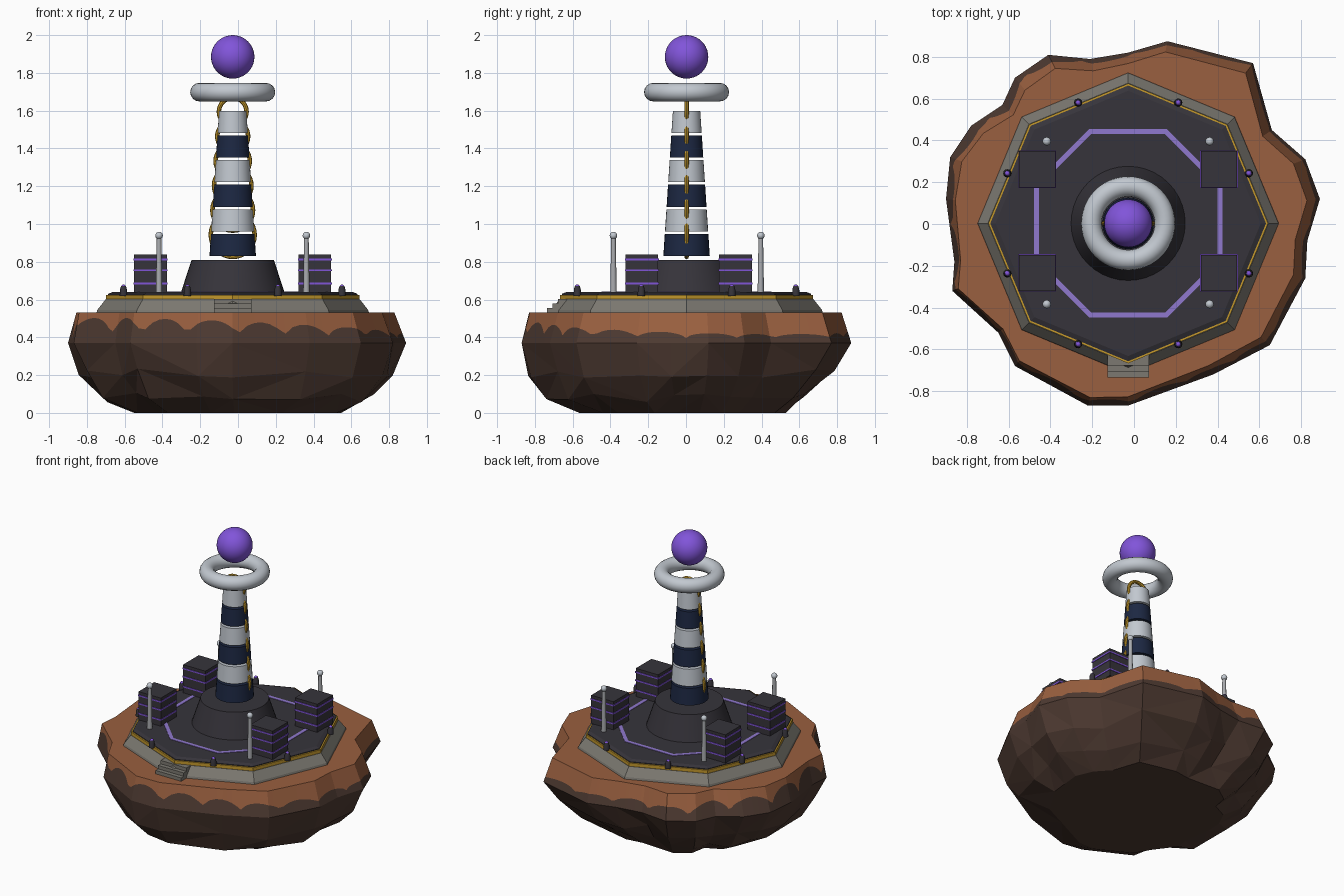
import bpy, bmesh, math, random
from math import sin, cos, pi
from mathutils import Vector

random.seed(4)
cube = bpy.data.objects.get("Cube")
if cube:
    bpy.data.objects.remove(cube)

CX, CY = -0.028, 0.003  # axis of the station


def material(name, r, g, b):
    m = bpy.data.materials.new(name)
    m.use_nodes = True
    m.diffuse_color = (r, g, b, 1)
    bsdf = next(n for n in m.node_tree.nodes if n.type == 'BSDF_PRINCIPLED')
    bsdf.inputs["Base Color"].default_value = (r, g, b, 1)
    bsdf.inputs["Roughness"].default_value = 0.7
    return m


rust = material("rust soil", 0.32, 0.115, 0.05)
brown = material("dark brown rock", 0.075, 0.042, 0.031)
stone = material("grey stone", 0.2, 0.19, 0.165)
gold = material("gold", 0.54, 0.31, 0.025)
charcoal = material("charcoal", 0.037, 0.034, 0.043)
navy = material("navy", 0.012, 0.021, 0.056)
white = material("pale grey", 0.54, 0.58, 0.63)
violet = material("violet", 0.22, 0.09, 0.7)
lilac = material("lilac", 0.28, 0.19, 0.62)
steel = material("steel", 0.4, 0.41, 0.43)


def finish(name, bm, mats, smooth=False, loc=(0, 0, 0)):
    bmesh.ops.recalc_face_normals(bm, faces=bm.faces)
    me = bpy.data.meshes.new(name)
    bm.to_mesh(me)
    bm.free()
    for m in mats:
        me.materials.append(m)
    ob = bpy.data.objects.new(name, me)
    ob.location = loc
    bpy.context.collection.objects.link(ob)
    if smooth:
        bpy.ops.object.select_all(action='DESELECT')
        ob.select_set(True)
        bpy.context.view_layer.objects.active = ob
        bpy.ops.object.shade_smooth_by_angle(angle=math.radians(35))
    return ob


def skin(bm, rows, closed_rows=False):
    """Join rings of points with faces; returns vertices and faces row by row."""
    vs = [[bm.verts.new(p) for p in row] for row in rows]
    pairs = list(zip(vs, vs[1:])) + ([(vs[-1], vs[0])] if closed_rows else [])
    n = len(vs[0])
    faces = [[bm.faces.new((a[i], a[(i + 1) % n], b[(i + 1) % n], b[i]))
              for i in range(n)] for a, b in pairs]
    return vs, faces


def lathe(name, profile, mat, x=CX, y=CY, sides=32, smooth=True):
    """Capped solid of revolution from (radius, height) pairs."""
    bm = bmesh.new()
    rows = [[(r * cos(2 * pi * i / sides), r * sin(2 * pi * i / sides), z)
             for i in range(sides)] for r, z in profile]
    vs, _ = skin(bm, rows)
    bm.faces.new(vs[0])
    bm.faces.new(vs[-1])
    return finish(name, bm, [mat], smooth, (x, y, 0))


def torus(name, major, minor, z, mat, upright=False, nu=48, nv=16):
    bm = bmesh.new()
    rows = []
    for i in range(nu):
        a = 2 * pi * i / nu
        row = []
        for j in range(nv):
            b = 2 * pi * j / nv
            r, h = major + minor * cos(b), minor * sin(b)
            row.append((r * cos(a), h, r * sin(a)) if upright else (r * cos(a), r * sin(a), h))
        rows.append(row)
    skin(bm, rows, True)
    return finish(name, bm, [mat], True, (CX, CY, z))


def box(name, size, loc, mat):
    bm = bmesh.new()
    bmesh.ops.create_cube(bm, size=1)
    bmesh.ops.scale(bm, vec=size, verts=bm.verts)
    return finish(name, bm, [mat], False, loc)


def ball(name, r, loc, mat, seg=32):
    bm = bmesh.new()
    bmesh.ops.create_uvsphere(bm, u_segments=seg, v_segments=seg // 2, radius=r)
    return finish(name, bm, [mat], True, loc)


# Floating rock: irregular outline, faceted underside that is fuller at the front
outline = [Vector(p) for p in (
    (.89, .12), (.82, .31), (.66, .45), (.57, .77), (.16, .875), (-.03, .82), (-.21, .79),
    (-.41, .81), (-.57, .7), (-.63, .57), (-.78, .47), (-.88, .32), (-.9, .12), (-.86, -.18),
    (-.87, -.32), (-.65, -.52), (-.57, -.68), (-.22, -.87), (-.03, -.87), (.38, -.72),
    (.65, -.58), (.82, -.26), (.83, -.08))]
WAIST, TOP = 0.37, 0.531
rows = []
for z, s, lean, wobble in ((0, .63, 0, .03), (.08, .8, .06, .025),
                           (.21, .92, .045, .025), (WAIST, 1, 0, 0)):
    row = []
    for p in outline:
        k = s - lean * p.normalized().y + random.uniform(-wobble, wobble)
        row.append((p.x * k, p.y * k, z + (random.uniform(-wobble, wobble) if z else 0)))
    rows.append(row)
bm = bmesh.new()
vs, faces = skin(bm, rows)
bm.faces.new(vs[0])
for f in [f for band in faces for f in band]:
    a, b, c, d = f.verts
    bm.faces.remove(f)
    if random.random() < 0.5:
        a, b, c, d = b, c, d, a
    bm.faces.new((a, b, c))
    bm.faces.new((a, c, d))
finish("rock_underside", bm, [brown])

# Upper rim: soil with a scalloped edge hanging over the rock
STEPS = 10
BACK_LEFT_CORNER = Vector((-.7, .7))  # the rim is worn back most here
crown = []
for p in outline:
    n = p.normalized()
    worn = max(0, n.dot(BACK_LEFT_CORNER)) ** 4
    crown.append(p * (.95 - .02 * n.x - .05 * worn))
low, mid, high = [], [], []
for i in range(len(outline)):
    j = (i + 1) % len(outline)
    for s in range(STEPS):
        p = outline[i].lerp(outline[j], s / STEPS)
        q = crown[i].lerp(crown[j], s / STEPS)
        a = math.atan2(p.y, p.x)
        depth = 0.065 - 0.035 * cos(a) - 0.025 * sin(a)
        z = 0.395 + depth * abs(sin(10 * a)) ** 0.5
        m = p.lerp(q, (z - WAIST) / (TOP - WAIST))
        low.append((p.x, p.y, WAIST))
        mid.append((m.x, m.y, z))
        high.append((q.x, q.y, TOP))
bm = bmesh.new()
vs, faces = skin(bm, [low, mid, high])
for f in faces[0]:
    f.material_index = 1
bm.faces.new(vs[-1])
finish("rock_rim", bm, [rust, brown])

# Octagonal platform
lathe("stone_base", [(.724, .52), (.717, .545), (.672, .602)], stone, sides=8, smooth=False)
lathe("gold_trim", [(.67, .6), (.67, .625)], gold, sides=8, smooth=False)
lathe("deck", [(.66, .61), (.66, .63), (.635, .64)], charcoal, sides=8, smooth=False)

# Front steps
for i in range(3):
    back, front = -.6, -.735 + .029 * i
    z = .555 + .024 * i
    box("front_step", (.2, back - front, z - .52), (CX, (back + front) / 2, (z + .52) / 2), stone)

# Glowing octagon line on the deck
bm = bmesh.new()
skin(bm, [[(r * cos(pi / 8 + i * pi / 4), r * sin(pi / 8 + i * pi / 4), z) for i in range(8)]
          for r, z in ((.462, .639), (.462, .643), (.488, .643), (.488, .639))], True)
finish("deck_line", bm, [lilac], False, (CX, CY, 0))

# Edge lamps
for i in range(8):
    a = pi / 8 + i * pi / 4
    x, y = CX + .626 * cos(a), CY + .626 * sin(a)
    lathe("edge_lamp_base", [(.02, .62), (.018, .655), (.013, .671)], charcoal, x, y, 12)
    ball("edge_lamp", .013, (x, y, .667), violet, 12)

# Crates with bands, and corner masts
for sx in (-1, 1):
    for sy in (-1, 1):
        x, y = CX + .435 * sx, .014 + .248 * sy
        box("crate", (.173, .173, .2), (x, y, .738), charcoal)
        for z in (.685, .755, .812):
            box("crate_band", (.18, .18, .01), (x, y, z), violet)
        mx, my = CX + .39 * sx, .006 + .39 * sy
        lathe("mast", [(.017, .635), (.012, .935)], steel, mx, my, 12)
        ball("mast_tip", .02, (mx, my, .939), white, 16)

# Tower: pedestal, banded segments, linking hoops
lathe("pedestal", [(.275, .635), (.218, .81)], charcoal, sides=40)
PITCH = .1305


def tower_radius(z):
    return .123 - .066 * (z - .83)


for i in range(6):
    z0 = .83 + PITCH * i
    z1 = z0 + .117
    lathe("tower_segment", [(tower_radius(z0), z0), (tower_radius(z1), z1)],
          white if i % 2 else navy)
    torus("tower_hoop", tower_radius(z1) + .001, .012, z1 - .005, gold, True, 32, 8)

# Halo ring and orb
torus("halo_ring", .176, .049, 1.698, white)
ball("orb", .115, (CX, CY, 1.885), violet, 40)
